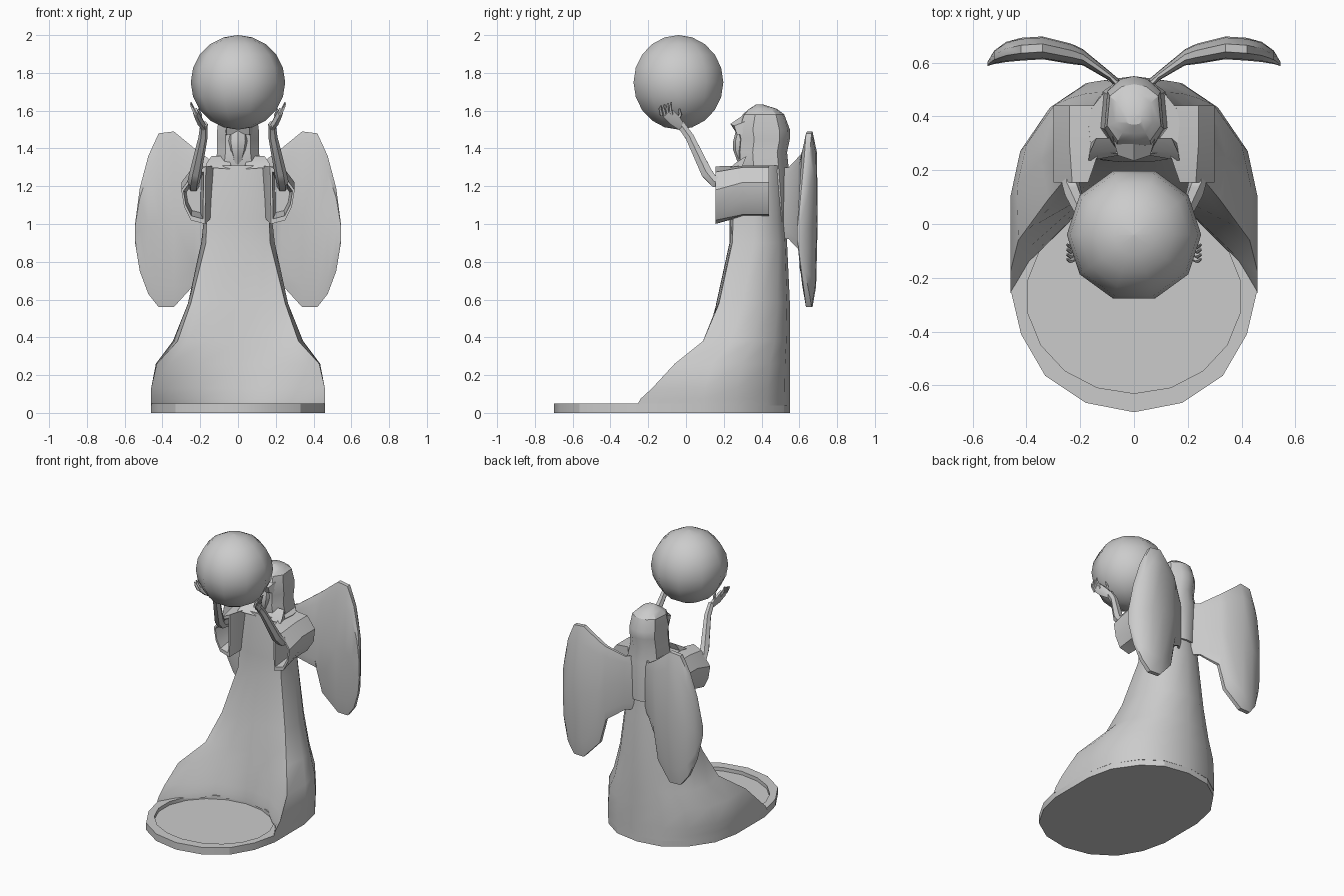
import bpy, bmesh, math
from mathutils import Vector

if "Cube" in bpy.data.objects:
    bpy.data.objects.remove(bpy.data.objects["Cube"])


def loft(name, rings, mirror=False, angle=35):
    """Skin a list of equal-length closed rings and cap both ends."""
    bm = bmesh.new()
    rows = [[bm.verts.new(p) for p in r] for r in rings]
    n = len(rows[0])
    for a, b in zip(rows, rows[1:]):
        for i in range(n):
            j = (i + 1) % n
            bm.faces.new((a[i], a[j], b[j], b[i]))
    bm.faces.new(rows[0][::-1])
    bm.faces.new(rows[-1])
    bmesh.ops.remove_doubles(bm, verts=bm.verts, dist=0.0005)
    bmesh.ops.recalc_face_normals(bm, faces=bm.faces)
    me = bpy.data.meshes.new(name)
    bm.to_mesh(me)
    bm.free()
    ob = bpy.data.objects.new(name, me)
    bpy.context.collection.objects.link(ob)
    bpy.ops.object.select_all(action='DESELECT')
    ob.select_set(True)
    bpy.context.view_layer.objects.active = ob
    bpy.ops.object.shade_smooth_by_angle(angle=math.radians(angle))
    if mirror:
        ob.modifiers.new("mirror", 'MIRROR').use_mirror_merge = False
    return ob


def both(half):
    """Close a half outline that starts and ends on x = 0."""
    return half + [(-x, y) for x, y in half[-2:0:-1]]


def at(outline, z):
    return [(x, y, z) for x, y in outline]


def tube(name, path, radii, sides=6):
    pts = [Vector(p) for p in path]
    rings = []
    for i, p in enumerate(pts):
        d = (pts[min(i + 1, len(pts) - 1)] - pts[max(i - 1, 0)]).normalized()
        u = d.cross(Vector((1, 0, 0))).normalized()
        v = d.cross(u)
        rx, ry = radii[i]
        rings.append([p + v * rx * math.cos(2 * math.pi * k / sides)
                      + u * ry * math.sin(2 * math.pi * k / sides) for k in range(sides)])
    return loft(name, rings, True, 50)


# Base with a recessed dish
outer = both([(0, -.7), (.18, -.665), (.33, -.565), (.42, -.41), (.46, -.24),
              (.46, .09), (.42, .27), (.31, .43), (.18, .52), (0, .55)])
n = len(outer)
dish = [(.4 * math.sin(2 * math.pi * k / n), -.27 - .36 * math.cos(2 * math.pi * k / n))
        for k in range(n)]
loft("base", [at(outer, 0), at(outer, .05), at(dish, .05), at(dish, .025)], angle=25)

# Robe: concave front wrapping the dish, rounded back
rings = []
for z, xc, yc, yf, w, ys, yb in [
        (.04, .46, -.26, .09, .46, .09, .55), (.075, .46, -.24, .09, .46, .09, .55),
        (.13, .46, -.18, .095, .46, .10, .55), (.26, .43, -.06, .11, .435, .14, .55),
        (.38, .32, .09, .13, .345, .24, .55), (.58, .25, .175, .16, .265, .3, .55),
        (.9, .17, .245, .23, .195, .36, .535), (1.03, .165, .25, .23, .18, .36, .525),
        (1.31, .16, .28, .26, .17, .38, .52)]:
    half = [(xc * t, yf + (yc - yf) * t ** 2.5) for t in (0, .45, .85, 1)]
    half += [(w * a, ys + (yb - ys) * b) for a, b in
             ((1, 0), (.92, .38), (.68, .74), (.39, .94), (0, 1))]
    rings.append(at(both(half), z))
loft("robe", rings)

# Veil over the head, running down to the shoulders
rings = []
for z, w, yf, yb in [(1.0, .09, .4, .54), (1.28, .13, .28, .545), (1.38, .11, .275, .535),
                     (1.45, .11, .28, .55), (1.50, .11, .27, .55), (1.58, .10, .30, .52),
                     (1.61, .07, .335, .48), (1.632, .03, .37, .41)]:
    d = yb - yf
    rings.append(at(both([(0, yf), (.6 * w, yf + .04 * d), (w, yf + .3 * d),
                          (.9 * w, yf + .8 * d), (.45 * w, yb - .04 * d), (0, yb)]), z))
loft("veil", rings, angle=30)

# Brim of the veil above the face
loft("veil_brim", [
    [(x, .36, z) for x, z in ((-.1, 1.46), (.1, 1.46), (.09, 1.56), (0, 1.615), (-.09, 1.56))],
    [(x, y, z) for x, y, z in ((-.06, .27, 1.475), (.06, .27, 1.475), (.06, .255, 1.52),
                               (0, .235, 1.53), (-.06, .255, 1.52))]], angle=25)

# Face and neck
rings = []
for z, w, y in [(1.28, .05, .29), (1.35, .03, .265), (1.39, .045, .25),
                (1.44, .055, .25), (1.5, .05, .265)]:
    rings.append(at(both([(0, y), (w * .7, y + .012), (w, y + .05), (0, y + .1)]), z))
loft("face", rings)

# Collar points
loft("collar", [[(.03, .26, 1.29), (.17, .235, 1.30), (.16, .3, 1.31), (.05, .3, 1.31)],
                [(.04, .275, 1.32), (.165, .265, 1.325), (.14, .32, 1.36), (.06, .32, 1.36)]],
     True, 20)

# Wide open sleeves
mouth = [(.17, 1.305), (.23, 1.275), (.30, 1.18), (.285, 1.09), (.25, 1.02), (.175, 1.0)]
back = [(.12, 1.31), (.24, 1.30), (.30, 1.22), (.29, 1.13), (.24, 1.05), (.13, 1.04)]


def inset(s):
    return [(.235 + (x - .235) * s, 1.15 + (z - 1.15) * s) for x, z in mouth]


loft("sleeve", [[(x, y, z) for x, z in o] for o, y in
                ((back, .44), (back, .30), (mouth, .155), (inset(.82), .155), (inset(.6), .33))],
     True, 30)

# Forearms and hands
tube("forearm", [(.235, .32, 1.2), (.235, .15, 1.225), (.225, .11, 1.27),
                 (.185, .02, 1.46), (.18, -.03, 1.53)],
     [(.03, .03), (.033, .033), (.032, .034), (.024, .026), (.02, .024)])
tube("palm", [(.18, -.02, 1.51), (.205, -.06, 1.55), (.225, -.10, 1.59)],
     [(.016, .022), (.018, .036), (.014, .036)])
for k in range(4):
    y = -.075 - .018 * k
    tube("finger", [(.222, y, 1.575), (.238, y - .008, 1.61), (.25, y - .002, 1.645 - .006 * k)],
         [(.010, .010), (.009, .009), (.004, .004)], 5)
tube("thumb", [(.2, -.05, 1.54), (.2, -.03, 1.58), (.21, -.035, 1.61)],
     [(.011, .011), (.009, .009), (.004, .004)], 5)

# Wings: curved blades lofted outwards
rings = []
for x, zt, zb, y, th in [(.04, 1.30, .92, .50, .05), (.09, 1.30, .92, .55, .035),
                         (.19, 1.37, .85, .62, .06), (.23, 1.40, .68, .632, .075),
                         (.34, 1.49, .56, .655, .085), (.42, 1.48, .56, .65, .085),
                         (.475, 1.36, .63, .64, .075), (.52, 1.19, .75, .62, .05),
                         (.545, 1.0, .9, .595, .015)]:
    sec = [(0, .35), (.12, .9), (.5, 1), (.88, .8), (1, .35)]
    ring = [(x, y + th / 2 * e, zt + (zb - zt) * f) for f, e in sec]
    ring += [(x, y - th / 2 * e, zt + (zb - zt) * f) for f, e in sec[::-1]]
    rings.append(ring)
loft("wing", rings, True, 35)

# Globe held aloft
rings = []
for k in range(11):
    a = math.pi * k / 10
    r = .25 * math.sin(a)
    rings.append([(r * math.cos(math.pi * j / 5), -.04 + r * math.sin(math.pi * j / 5),
                   1.75 - .25 * math.cos(a)) for j in range(10)] if 0 < k < 10 else
                 [(.002 * math.cos(math.pi * j / 5), -.04 + .002 * math.sin(math.pi * j / 5),
                   1.75 - .25 * math.cos(a)) for j in range(10)])
loft("globe", rings, angle=60)
